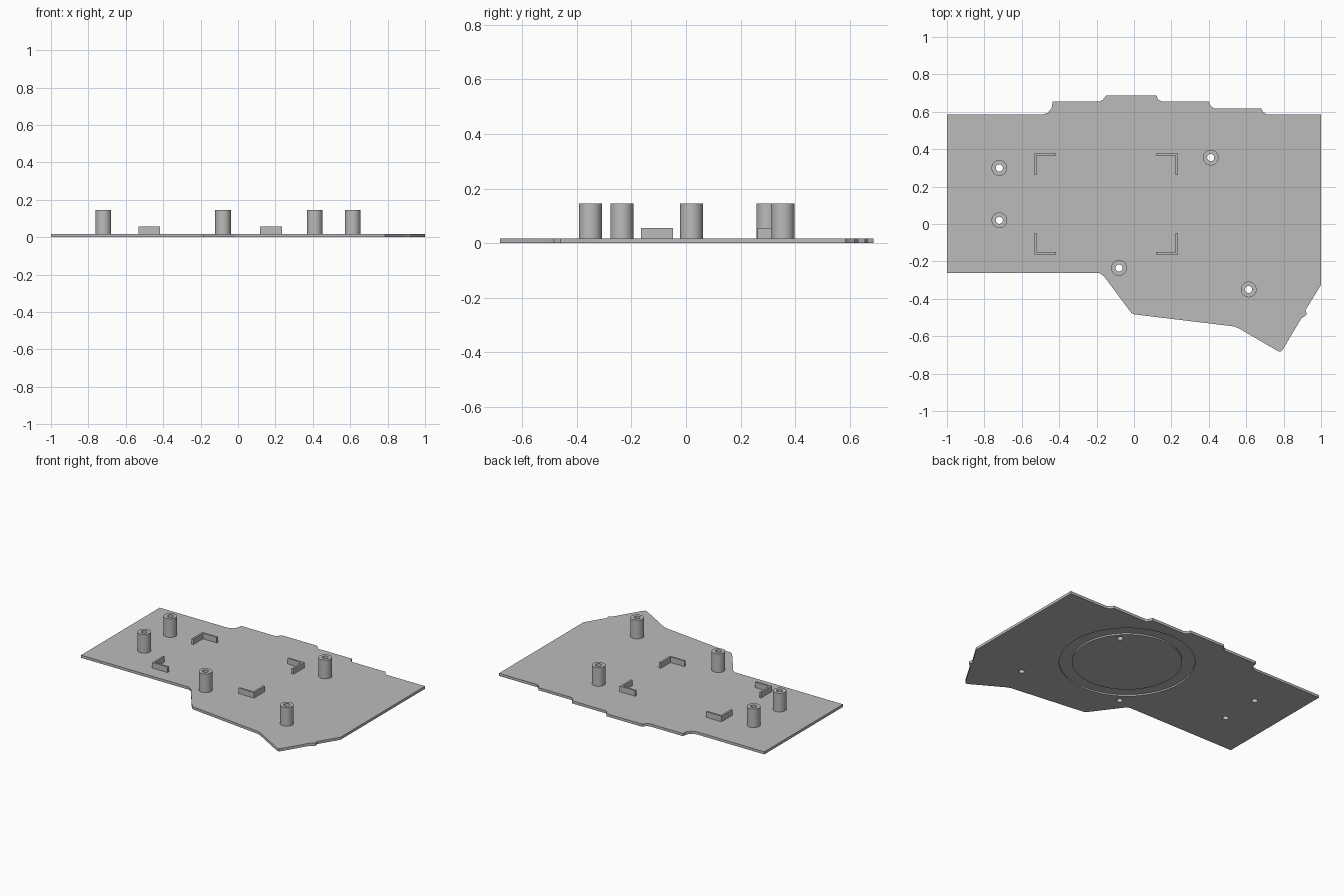
import bpy, bmesh, math

cube = bpy.data.objects.get("Cube")
if cube:
    bpy.data.objects.remove(cube, do_unlink=True)

PLATE_TOP, POST_TOP, CLIP_TOP = 0.018, 0.145, 0.056
POSTS = [(-0.72, 0.30), (-0.72, 0.02), (-0.08, -0.235), (0.41, 0.355), (0.613, -0.35)]

grey = bpy.data.materials.new("plain grey")
grey.use_nodes = True
colour = (0.5, 0.5, 0.5, 1)
grey.diffuse_color = colour
grey.node_tree.nodes["Principled BSDF"].inputs["Base Color"].default_value = colour


def finish(name, bm):
    bmesh.ops.recalc_face_normals(bm, faces=bm.faces)
    mesh = bpy.data.meshes.new(name)
    bm.to_mesh(mesh)
    bm.free()
    mesh.materials.append(grey)
    obj = bpy.data.objects.new(name, mesh)
    bpy.context.collection.objects.link(obj)
    return obj


def prism(name, outline, z0, z1):
    """Extrude a flat outline upwards."""
    bm = bmesh.new()
    face = bm.faces.new([bm.verts.new((x, y, z0)) for x, y in outline])
    top = bmesh.ops.extrude_face_region(bm, geom=[face])["geom"]
    bmesh.ops.translate(bm, vec=(0, 0, z1 - z0),
                        verts=[v for v in top if isinstance(v, bmesh.types.BMVert)])
    return finish(name, bm)


def circle(x, y, r, n):
    return [(x + r * math.cos(math.tau * i / n), y + r * math.sin(math.tau * i / n))
            for i in range(n)]


def tube(name, x, y, r_in, r_out, z0, z1, n):
    """Closed ring with a rectangular section."""
    bm = bmesh.new()
    loops = [[bm.verts.new((px, py, z)) for px, py in circle(x, y, r, n)]
             for r, z in ((r_in, z0), (r_out, z0), (r_out, z1), (r_in, z1))]
    for a, b in zip(loops, loops[1:] + loops[:1]):
        for i in range(n):
            j = (i + 1) % n
            bm.faces.new((a[i], a[j], b[j], b[i]))
    return finish(name, bm)


def smooth(obj):
    bpy.ops.object.select_all(action="DESELECT")
    obj.select_set(True)
    bpy.context.view_layer.objects.active = obj
    bpy.ops.object.shade_smooth_by_angle(angle=math.radians(25))


def cut(obj, cutter):
    mod = obj.modifiers.new("cut", "BOOLEAN")
    mod.operation, mod.solver, mod.object = "DIFFERENCE", "EXACT", cutter
    bpy.context.view_layer.objects.active = obj
    bpy.ops.object.modifier_apply(modifier=mod.name)
    bpy.data.objects.remove(cutter, do_unlink=True)


# Base plate: stepped back edge, pointed front right corner
back_edge = [(-1, 0.585), (-0.49, 0.585), (-0.46, 0.595), (-0.44, 0.62), (-0.435, 0.655),
             (-0.185, 0.655), (-0.165, 0.665), (-0.15, 0.687), (0.12, 0.687),
             (0.13, 0.665), (0.15, 0.655), (0.40, 0.655), (0.41, 0.63), (0.43, 0.617),
             (0.68, 0.617), (0.69, 0.6), (0.71, 0.585), (1, 0.585)]
front_edge = [(1, -0.325), (0.917, -0.46), (0.924, -0.484), (0.895, -0.505),
              (0.795, -0.672), (0.785, -0.682), (0.77, -0.68), (0.555, -0.555),
              (0.53, -0.547), (0.0, -0.483), (-0.015, -0.475), (-0.16, -0.28),
              (-0.185, -0.262), (-1, -0.262)]
plate = prism("base_plate", back_edge + front_edge, 0, PLATE_TOP)

# Ring groove in the underside, and screw holes under the posts
cut(plate, tube("groove_cutter", 0.19, 0.16, 0.34, 0.42, -0.02, 0.01, 96))
for x, y in POSTS:
    cut(plate, prism("hole_cutter", circle(x, y, 0.019, 32), -0.05, 0.05))
smooth(plate)

# Hollow screw posts
for i, (x, y) in enumerate(POSTS):
    smooth(tube(f"screw_post_{i + 1}", x, y, 0.019, 0.042, PLATE_TOP, POST_TOP, 32))

# Four L-shaped corner brackets facing inwards
CX, CY, HX, HY, ARM, T = -0.149, 0.107, 0.384, 0.271, 0.117, 0.013
for sx, side in ((-1, "right"), (1, "left")):
    for sy, end in ((-1, "front"), (1, "back")):
        shape = [(0, 0), (ARM, 0), (ARM, T), (T, T), (T, ARM), (0, ARM)]
        outline = [(CX + sx * (HX - u), CY + sy * (HY - v)) for u, v in shape]
        prism(f"corner_bracket_{end}_{side}", outline, PLATE_TOP, CLIP_TOP)
